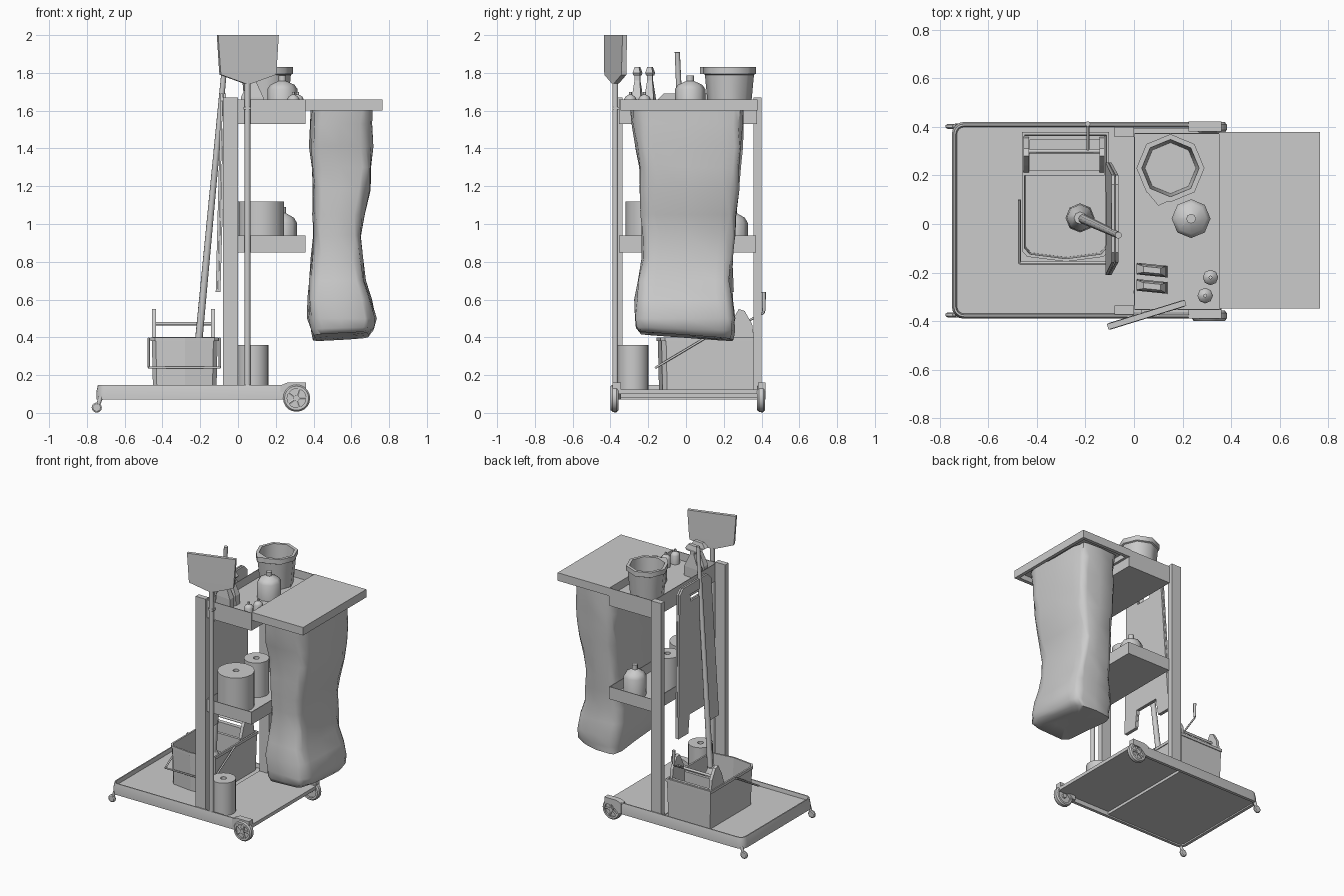
import bpy, bmesh, math, random
from math import sin, cos, pi, radians
from mathutils import Vector

if "Cube" in bpy.data.objects:
    bpy.data.objects.remove(bpy.data.objects["Cube"])

random.seed(4)


def loft(name, rings, smooth=None, caps=True):
    """Skin equal-length rings; cap both ends."""
    bm = bmesh.new()
    vs = [[bm.verts.new(p) for p in r] for r in rings]
    n = len(rings[0])
    for a, b in zip(vs, vs[1:]):
        for i in range(n):
            j = (i + 1) % n
            bm.faces.new((a[i], a[j], b[j], b[i]))
    if caps:
        bm.faces.new(vs[0][::-1])
        bm.faces.new(vs[-1])
    bmesh.ops.recalc_face_normals(bm, faces=bm.faces)
    me = bpy.data.meshes.new(name)
    bm.to_mesh(me)
    bm.free()
    ob = bpy.data.objects.new(name, me)
    bpy.context.collection.objects.link(ob)
    if smooth:
        bpy.ops.object.select_all(action='DESELECT')
        ob.select_set(True)
        bpy.context.view_layer.objects.active = ob
        bpy.ops.object.shade_smooth_by_angle(angle=radians(smooth))
    return ob


def rect(x0, x1, y0, y1, z):
    return [(x0, y0, z), (x1, y0, z), (x1, y1, z), (x0, y1, z)]


def box(name, x0, x1, y0, y1, z0, z1):
    return loft(name, [rect(x0, x1, y0, y1, z0), rect(x0, x1, y0, y1, z1)])


def tray(name, x0, x1, y0, y1, z0, z1, floor, t=0.005):
    inner = (x0 + t, x1 - t, y0 + t, y1 - t)
    return loft(name, [rect(x0, x1, y0, y1, z0), rect(x0, x1, y0, y1, z1), rect(*inner, z1), rect(*inner, floor)])


def lathe(name, x, y, prof, n=8, smooth=None):
    return loft(name, [[(x + r * sin(2 * pi * i / n), y + r * cos(2 * pi * i / n), z) for i in range(n)]
                       for r, z in prof], smooth)


def lathe_y(name, x, z, prof, n=20):
    return loft(name, [[(x + r * cos(2 * pi * i / n), y, z + r * sin(2 * pi * i / n)) for i in range(n)]
                       for r, y in prof], 35)


def rod(name, p, q, r0, r1, n=10):
    p, q = Vector(p), Vector(q)
    rot = (q - p).to_track_quat('Z', 'Y')
    circ = [rot @ Vector((cos(2 * pi * i / n), sin(2 * pi * i / n), 0)) for i in range(n)]
    return loft(name, [[p + c * r0 for c in circ], [q + c * r1 for c in circ]], 50)


def wire(name, pts, r):
    for i, (a, b) in enumerate(zip(pts, pts[1:])):
        rod(f"{name}_{i + 1}", a, b, r, r, 8)


def roll(name, x, y, r, z0, z1):
    lathe(name, x, y, [(r, z0), (r, z1), (0.02, z1), (0.02, z1 - 0.08)], 20, 35)


# Base: rounded U-shaped rim and stepped floor
def u_path(r, z):
    pts = [(0.24, -0.34 - r)]
    pts += [(-0.70 - r * sin(a * pi / 8), -0.34 - r * cos(a * pi / 8)) for a in range(5)]
    pts += [(-0.70 - r * cos(a * pi / 8), 0.37 + r * sin(a * pi / 8)) for a in range(5)]
    return [(x, y, z) for x, y in pts + [(0.24, 0.37 + r)]]


sides = [u_path(0.05, 0.07), u_path(0.05, 0.11), u_path(0.042, 0.148), u_path(0.034, 0.148),
         u_path(0.028, 0.115), u_path(0.028, 0.07)]
loft("base_rim", list(zip(*sides)), 50)
box("base_floor_left", -0.73, -0.08, -0.37, 0.40, 0.08, 0.12)
box("base_floor_right", -0.08, 0.36, -0.365, 0.395, 0.10, 0.125)

# Wheels, fenders and small casters, front and back
for side, yc, out in (("front", -0.378, -1), ("back", 0.398, 1)):
    w = 0.021
    lathe_y(side + "_wheel", 0.31, 0.078, [(0.05, yc - w + 0.012), (0.05, yc - w), (0.064, yc - w), (0.072, yc - w + 0.01),
            (0.072, yc + w - 0.01), (0.064, yc + w), (0.05, yc + w), (0.05, yc + w - 0.012)])
    lathe_y(side + "_wheel_hub", 0.31, 0.078, [(0.016, yc - w), (0.016, yc + w)], 12)
    for k in range(5):
        a = 2 * pi * k / 5
        rod(f"{side}_spoke_{k + 1}", (0.31, yc + out * 0.01, 0.078),
            (0.31 + 0.053 * cos(a), yc + out * 0.01, 0.078 + 0.053 * sin(a)), 0.008, 0.008, 6)
    prof = [(0.225, 0.07), (0.225, 0.145), (0.26, 0.16), (0.36, 0.16), (0.36, 0.115), (0.30, 0.115), (0.25, 0.07)]
    y0, y1 = (-0.39, -0.345) if out < 0 else (0.38, 0.422)
    loft(side + "_fender", [[(x, y, z) for x, z in prof] for y in (y0, y1)])
    yk = yc + 0.004
    lathe_y(side + "_caster", -0.748, 0.028, [(0.02, yk - 0.01), (0.027, yk - 0.005), (0.027, yk + 0.005), (0.02, yk + 0.01)], 14)
    rod(side + "_caster_stem", (-0.745, yk, 0.03), (-0.725, yk, 0.085), 0.01, 0.012, 8)

# Posts, shelves and the lidded bag frame
box("front_post", -0.08, 0, -0.372, -0.335, 0.12, 1.67)
box("back_post", -0.08, 0, 0.358, 0.40, 0.12, 1.67)
tray("middle_shelf", 0, 0.358, -0.355, 0.37, 0.85, 0.94, 0.87)
tray("top_tray", 0, 0.357, -0.355, 0.375, 1.53, 1.658, 1.6)
lo, li = (0.35, 0.765, -0.347, 0.378), (0.375, 0.74, -0.32, 0.353)
loft("bag_lid", [rect(*li, 1.64), rect(*li, 1.602), rect(*lo, 1.602), rect(*lo, 1.66)])

# Hanging refuse bag: creased, soft rounded-rectangle sections
sections = [(1.63, .39, .71, -.29, .31), (1.53, .385, .71, -.285, .305), (1.41, .38, .712, -.268, .30), (1.3, .385, .71, -.25, .29),
            (1.18, .39, .695, -.248, .285), (1.05, .395, .67, -.24, .27), (.94, .40, .655, -.23, .26), (.82, .39, .66, -.23, .248),
            (.70, .38, .68, -.25, .238), (.60, .37, .71, -.268, .248), (.50, .37, .727, -.27, .26), (.44, .388, .717, -.268, .258),
            (.405, .40, .69, -.25, .245), (.41, .50, .61, -.12, .12)]
rings = []
for k, (z, x0, x1, y0, y1) in enumerate(sections):
    ring = []
    for i in range(20):
        a = 2 * pi * i / 20
        c, s = round(cos(a), 6), round(sin(a), 6)
        c, s = math.copysign(abs(c) ** 0.36, c), math.copysign(abs(s) ** 0.36, s)
        x = (x0 + x1) / 2 + c * (x1 - x0) / 2 + random.uniform(-.01, .008)
        y = (y0 + y1) / 2 + s * (y1 - y0) / 2 + random.uniform(-.009, .008)
        tilt = max(0, k - 10) / 3
        ring.append((x, y, z + tilt * (0.08 * (x - 0.55) - 0.11 * y)))
    rings.append(ring)
loft("refuse_bag", rings, 60)

# Upturned broom
broom = []
for z, h, t in ((2.0, .168, .012), (1.81, .155, .014), (1.79, .152, .014), (1.745, .022, .014)):
    broom.append([(0.052 + u * cos(.3) - v * sin(.3), -0.374 + u * sin(.3) + v * cos(.3), z)
                  for u, v in ((-h, -t), (h, -t), (h, t), (-h, t))])
loft("broom_head", broom)
rod("broom_handle", (0.05, -0.374, 0.148), (0.05, -0.374, 1.76), 0.016, 0.016)
box("broom_clip", 0.03, 0.07, -0.388, -0.35, 1.605, 1.62)

# Folded floor sign: two leaning panels with legs and grip hole
outline = [(-.232, .64), (-.12, .64), (-.10, .77), (.10, .77), (.12, .64), (.232, .64), (.18, 1.65), (.14, 1.69), (-.14, 1.69), (-.18, 1.65)]
cutter = box("sign_grip_cutter", -0.2, 0.1, -0.045, 0.085, 1.57, 1.62)
cutter.hide_render = True
for nm, xb, k in (("sign_panel_left", -0.118, 0.025), ("sign_panel_right", -0.105, 0.028)):
    sign = loft(nm, [[(xb + d + k * (z - 0.64), y + 0.022, z) for y, z in outline] for d in (0, 0.012)])
    mod = sign.modifiers.new("grip", 'BOOLEAN')
    mod.object = cutter
    mod.operation = 'DIFFERENCE'
    mod.solver = 'EXACT'
    bpy.context.view_layer.objects.active = sign
    bpy.ops.object.modifier_apply(modifier=mod.name)
bpy.data.objects.remove(cutter)

# Mop bucket with bowed front, bail and wringer
def bucket_ring(g, z):
    pts = [(-.462, .378), (-.462, -.11), (-.44, -.135), (-.28, -.155), (-.125, -.135), (-.102, -.11), (-.102, .378)]
    return [(-.282 + (x + .282) * (1 - g / .18), .11 + (y - .11) * (1 - g / .265), z) for x, y in pts]


loft("mop_bucket", [bucket_ring(.012, .12), bucket_ring(.006, .38), bucket_ring(0, .38), bucket_ring(0, .40),
                    bucket_ring(.012, .40), bucket_ring(.018, .14)])
wire("bucket_bail", [(-.472, .10, .395), (-.472, -.16, .24), (-.096, -.16, .24), (-.096, .10, .395)], 0.006)
tray("wringer_basket", -.45, -.122, .20, .365, .27, .402, .29, 0.02)
for nm, x in (("left", -.455), ("right", -.143)):
    loft(f"wringer_{nm}_plate", [[(x + d, y, z) for y, z in ((.21, .395), (.36, .395), (.35, .47), (.31, .54), (.28, .55), (.24, .48))]
                                 for d in (0, .022)])
rod("wringer_crossbar", (-.44, .30, .472), (-.135, .30, .472), .009, .009, 8)
wire("wringer_lever", [(-.19, .30, .472), (-.19, .412, .53), (-.19, .412, .58)], .006)
rod("wringer_grip", (-.19, .412, .54), (-.19, .412, .64), .009, .011, 8)

# Mop standing in the bucket
lathe("mop_head", -.222, .025, [(.05, .14), (.06, .2), (.055, .31), (.025, .38)], 8, 50)
rod("mop_handle", (-.212, .022, .34), (-.064, -.046, 1.91), .02, .014)

# Supplies: paper rolls
roll("large_roll", .122, -.197, .122, .87, 1.12)
roll("small_roll", .12, .04, .083, .87, 1.12)
roll("lower_roll", .08, -.28, .082, .125, .36)

# Round bottles
for nm, x, y, r, z, h in (("shelf_bottle", .235, .25, .077, .87, .22), ("tray_bottle", .235, .022, .08, 1.6, .185),
                          ("small_bottle_1", .315, -.22, .032, 1.6, .10), ("small_bottle_2", .293, -.295, .032, 1.6, .10)):
    lathe(nm, x, y, [(r, z), (r, z + .62 * h), (r * .8, z + .74 * h), (r * .25, z + .85 * h),
                     (r * .25, z + .88 * h), (r * .25, z + h)], 8, 50)

# Spray bottles
for i, y in enumerate((-.19, -.257)):
    def ring(h, t, z, dx=0):
        return [(.075 + dx + u, y - .1 * u + v, z) for u, v in ((-h, -t), (h, -t), (h, t), (-h, t))]
    loft(f"spray_bottle_{i + 1}", [ring(.062, .024, 1.6), ring(.06, .024, 1.67), ring(.018, .014, 1.76), ring(.018, .014, 1.785)])
    loft(f"spray_head_{i + 1}", [ring(.045, .017, 1.785), ring(.06, .02, 1.80, -.005), ring(.035, .012, 1.83)])

# Pail on the tray with pouring lip
lathe("pail", .15, .23, [(.112, 1.6), (.13, 1.79), (.14, 1.795), (.14, 1.83), (.118, 1.83), (.105, 1.62)], 8, 50)
loft("pail_spout", [[(.055, .13, z), (.10, .075, z), (.145, .095, z), (.12, .115, z)] for z in (1.795, 1.83)])
